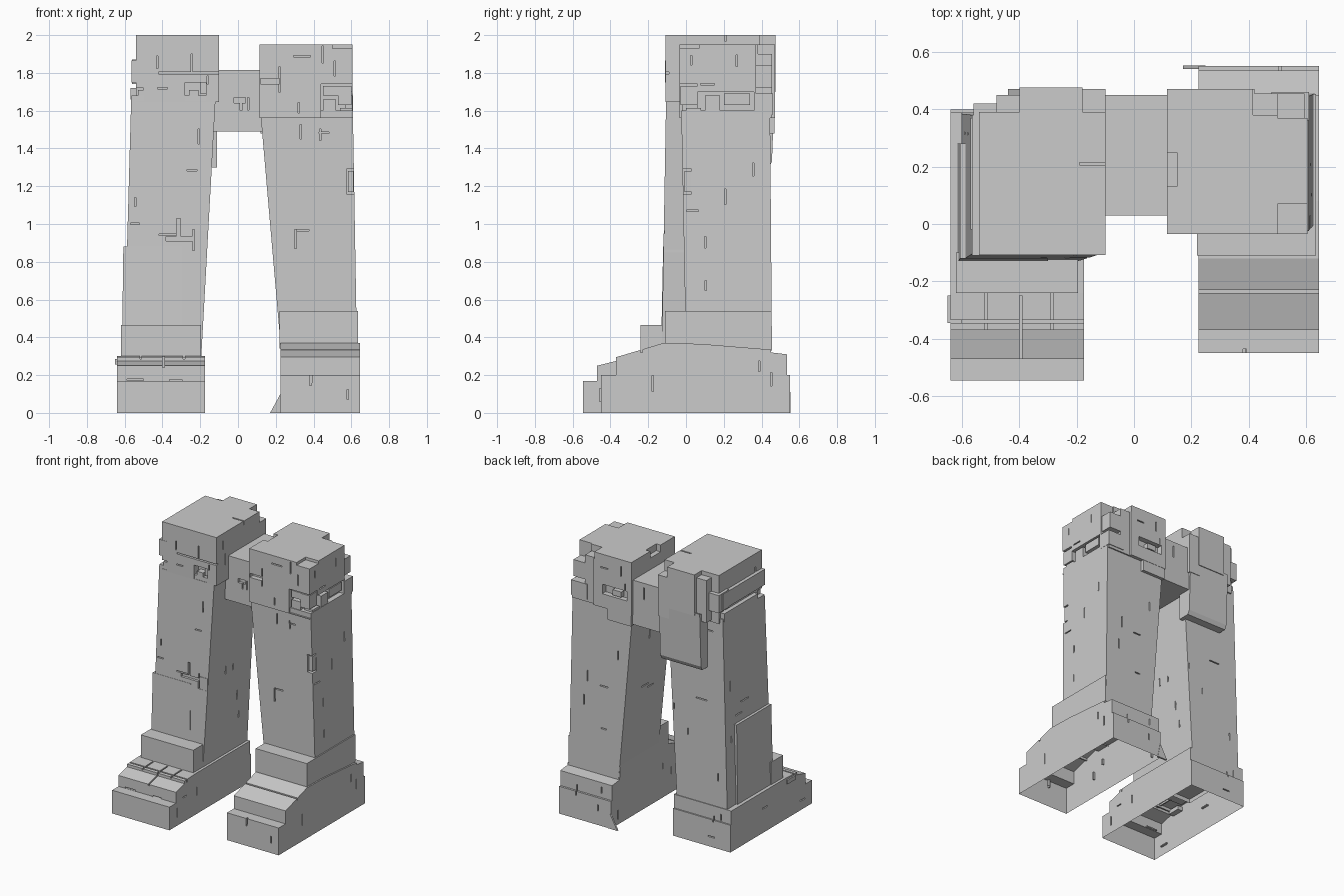
import bpy, bmesh, random
from mathutils import Vector
from mathutils.bvhtree import BVHTree

if "Cube" in bpy.data.objects:
    bpy.data.objects.remove(bpy.data.objects["Cube"])

random.seed(7)


def add(name, bm):
    bmesh.ops.recalc_face_normals(bm, faces=bm.faces)
    mesh = bpy.data.meshes.new(name)
    bm.to_mesh(mesh)
    bm.free()
    ob = bpy.data.objects.new(name, mesh)
    bpy.context.collection.objects.link(ob)
    return ob


def loft(bm, low, high):
    """Close a solid between two rings with the same number of points."""
    a = [bm.verts.new(p) for p in low]
    b = [bm.verts.new(p) for p in high]
    bm.faces.new(a)
    bm.faces.new(b)
    for i in range(len(a)):
        j = (i + 1) % len(a)
        bm.faces.new((a[i], a[j], b[j], b[i]))


def ring(r, z):
    x0, x1, y0, y1 = r
    return [(x0, y0, z), (x1, y0, z), (x1, y1, z), (x0, y1, z)]


def taper(name, r0, z0, r1, z1):
    bm = bmesh.new()
    loft(bm, ring(r0, z0), ring(r1, z1))
    return add(name, bm)


def box(name, x0, x1, y0, y1, z0, z1):
    return taper(name, (x0, x1, y0, y1), z0, (x0, x1, y0, y1), z1)


def side_profile(name, x0, x1, pts):
    bm = bmesh.new()
    loft(bm, [(x0, y, z) for y, z in pts], [(x1, y, z) for y, z in pts])
    return add(name, bm)


def carve(ob, cuts=(), cracks=0):
    """Cut listed notches plus thin random cracks into a block."""
    src = bmesh.new()
    src.from_mesh(ob.data)
    tree = BVHTree.FromBMesh(src)
    lo = [min(v.co[i] for v in src.verts) for i in range(3)]
    hi = [max(v.co[i] for v in src.verts) for i in range(3)]
    src.free()
    bm = bmesh.new()
    for x0, x1, y0, y1, z0, z1 in cuts:
        loft(bm, ring((x0, x1, y0, y1), z0), ring((x0, x1, y0, y1), z1))
    for k in range(cracks):
        axis, sign = k % 2, 1 if k % 4 < 2 else -1
        p = Vector([random.uniform(lo[i] + .05, hi[i] - .05) for i in range(3)])
        p[axis] = 3 * sign
        d = Vector((0, 0, 0))
        d[axis] = -sign
        hit = tree.ray_cast(p, d)[0]
        if hit is None:
            continue
        s = [.004, .004, .004]
        s[axis] = .015
        s[random.choice((2, 2, 1 - axis))] = random.uniform(.02, .045)
        x, y, z = hit
        r = (x - s[0], x + s[0], y - s[1], y + s[1])
        loft(bm, ring(r, z - s[2]), ring(r, z + s[2]))
    cutter = add("cutter", bm)
    cutter.hide_render = True
    m = ob.modifiers.new("carve", 'BOOLEAN')
    m.operation, m.object, m.solver = 'DIFFERENCE', cutter, 'EXACT'
    m.use_self = True
    dg = bpy.context.evaluated_depsgraph_get()
    ob.data = bpy.data.meshes.new_from_object(ob.evaluated_get(dg))
    ob.modifiers.clear()
    bpy.data.objects.remove(cutter)


def open_bottom(ob):
    bm = bmesh.new()
    bm.from_mesh(ob.data)
    low = min(v.co.z for v in bm.verts)
    gone = [f for f in bm.faces if all(v.co.z < low + .001 for v in f.verts)]
    bmesh.ops.delete(bm, geom=gone, context='FACES')
    bm.to_mesh(ob.data)
    bm.free()


# Left foot: stepped toe, open underneath
foot = side_profile("left_foot", -.64, -.175, [
    (-.545, 0), (-.545, .17), (-.47, .17), (-.47, .25), (-.37, .275),
    (-.37, .295), (-.24, .30), (.39, .30), (.39, .2), (.40, .2), (.40, 0)])
carve(foot, [(-.40, -.39, -.48, -.25, .24, .35), (-.7, -.1, -.345, -.335, .275, .35),
             (-.52, -.51, -.37, -.23, .285, .35), (-.29, -.28, -.37, -.23, .285, .35)], 10)
open_bottom(foot)
box("left_toe_chip", -.65, -.60, -.345, -.25, .255, .285)
box("left_ankle_step", -.62, -.195, -.24, -.10, .29, .465)

# Right foot: sloped toe, open underneath
foot = side_profile("right_foot", .225, .645, [
    (-.45, 0), (-.45, .2), (-.37, .2), (-.37, .295), (-.235, .335), (-.12, .37),
    (.08, .365), (.45, .335), (.45, .32), (.535, .31), (.535, .2), (.55, .2), (.55, 0)])
carve(foot, [(.2, .7, -.24, -.23, .32, .4)], 12)
open_bottom(foot)
box("right_ankle_step", .22, .635, -.11, .453, .34, .54)
bm = bmesh.new()
tri = [(.17, 0), (.25, 0), (.23, .11)]
loft(bm, [(x, .54, z) for x, z in tri], [(x, .553, z) for x, z in tri])
add("right_heel_flap", bm)

# Tapered shafts
shaft = taper("left_shaft", (-.605, -.197, -.13, .385), .25, (-.565, -.118, -.105, .38), 1.68)
carve(shaft, [(-.24, -.23, -.14, -.10, .86, .97), (-.38, -.23, -.14, -.10, .91, .935),
              (-.325, -.305, -.14, -.10, .93, 1.03), (-.24, -.1, -.14, -.115, .86, .965)], 20)
open_bottom(shaft)
box("left_inner_chip", -.225, -.163, -.118, -.01, .85, .95)
taper("left_shaft_buttress", (-.615, -.30, -.133, .28), .28, (-.607, -.30, -.121, .28), .88)
shaft = taper("right_shaft", (.228, .63, .0, .455), .33, (.118, .608, -.025, .445), 1.6)
carve(shaft, [(.575, .65, -.05, .03, 1.16, 1.29), (.30, .31, -.05, .03, .87, .97)], 22)
open_bottom(shaft)
box("right_shaft_chip", .582, .612, -.008, .03, 1.17, 1.28)

# Bridge between the towers
bridge = box("bridge", -.13, .13, .03, .45, 1.49, 1.815)
carve(bridge, [(-.02, .04, 0, .05, 1.64, 1.67), (.01, .02, 0, .05, 1.6, 1.66)], 4)

# Left tower head: core, stacked back blocks and side bands
head = box("left_head", -.54, -.10, -.108, .39, 1.645, 2.0)
carve(head, [(-.28, -.17, -.15, -.06, 1.65, 1.75), (-.60, -.50, -.15, -.06, 1.655, 1.72),
             (-.42, -.10, -.15, -.09, 1.795, 1.805), (-.25, -.24, -.15, -.09, 1.8, 1.9),
             (-.19, -.05, .205, .215, 1.97, 2.1)], 14)
for i, b in enumerate([
        (-.40, -.18, .37, .475, 1.70, 2.0), (-.48, -.39, .37, .45, 1.66, 1.97),
        (-.19, -.10, .37, .47, 1.62, 1.92), (-.56, -.47, .30, .42, 1.74, 1.87),
        (-.565, -.50, -.11, .38, 1.75, 1.865), (-.57, -.48, -.02, .37, 1.66, 1.72),
        (-.26, -.21, -.105, -.03, 1.66, 1.71), (-.53, -.45, -.105, 0, 1.66, 1.71),
        (-.20, -.15, -.095, -.03, 1.69, 1.75)]):
    box(f"left_head_block_{i}", *b)

# Slab hanging down the back of the left shaft, sloped at its foot
slab = [(.35, 1.68), (.47, 1.72), (.455, 1.33), (.44, 1.30), (.35, 1.30)]
side_profile("left_back_slab", -.44, -.11, slab)

# Right tower head: carved core with loose stones in the recesses
head = box("right_head", .115, .605, -.035, .47, 1.56, 1.95)
carve(head, [(.44, .65, -.10, .06, 1.565, 1.74), (.50, .65, .37, .50, 1.60, 2.1),
             (.42, .65, .455, .50, 1.5, 2.1), (.415, .51, .38, .50, 1.90, 2.1),
             (.57, .65, .06, .36, 1.58, 1.70), (.50, .65, -.1, .07, 1.93, 2.1),
             (.10, .15, .13, .25, 1.90, 2.1), (.12, .22, -.1, .0, 1.74, 1.77),
             (.15, .35, .43, .50, 1.66, 1.73), (.215, .225, -.1, -.01, 1.7, 1.83)], 16)
for i, b in enumerate([
        (.45, .53, -.025, .07, 1.68, 1.73), (.53, .60, -.03, .06, 1.63, 1.73),
        (.45, .52, -.02, .07, 1.575, 1.66), (.54, .605, .0, .08, 1.57, 1.615),
        (.55, .605, .10, .18, 1.60, 1.68), (.55, .60, .20, .34, 1.63, 1.69),
        (.48, .595, .35, .455, 1.72, 1.84), (.48, .61, .36, .46, 1.58, 1.69),
        (.20, .27, .42, .465, 1.67, 1.71), (.12, .31, .38, .468, 1.48, 1.58)]):
    box(f"right_head_block_{i}", *b)
